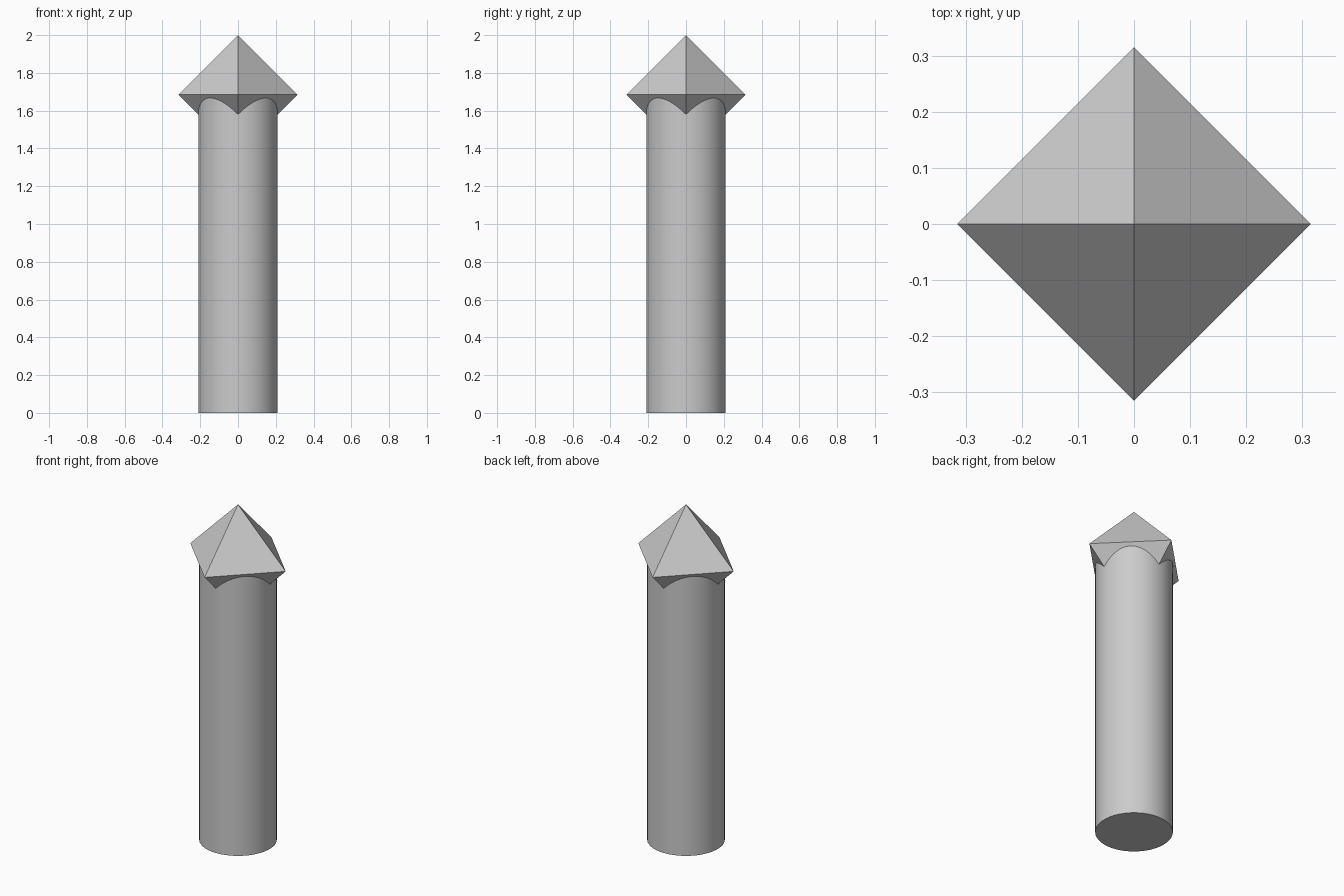
import bpy, bmesh, math
from mathutils import Vector

if "Cube" in bpy.data.objects:
    bpy.data.objects.remove(bpy.data.objects["Cube"])

POST_RADIUS = 0.21
CAP_RADIUS = 0.315
CAP_Z = 2.0 - CAP_RADIUS

# Round post, ending inside the cap
bpy.ops.mesh.primitive_cylinder_add(vertices=64, radius=POST_RADIUS, depth=CAP_Z,
                                    location=(0, 0, CAP_Z / 2))
post = bpy.context.object
post.name = "post"
bpy.ops.object.shade_smooth_by_angle(angle=math.radians(30))

# Faceted octahedron cap
bm = bmesh.new()
for axis in range(3):
    for sign in (-1, 1):
        corner = Vector((0, 0, 0))
        corner[axis] = sign * CAP_RADIUS
        bm.verts.new(corner)
bmesh.ops.convex_hull(bm, input=bm.verts[:])
bmesh.ops.recalc_face_normals(bm, faces=bm.faces[:])
mesh = bpy.data.meshes.new("cap")
bm.to_mesh(mesh)
bm.free()
cap = bpy.data.objects.new("cap", mesh)
cap.location.z = CAP_Z
bpy.context.collection.objects.link(cap)
